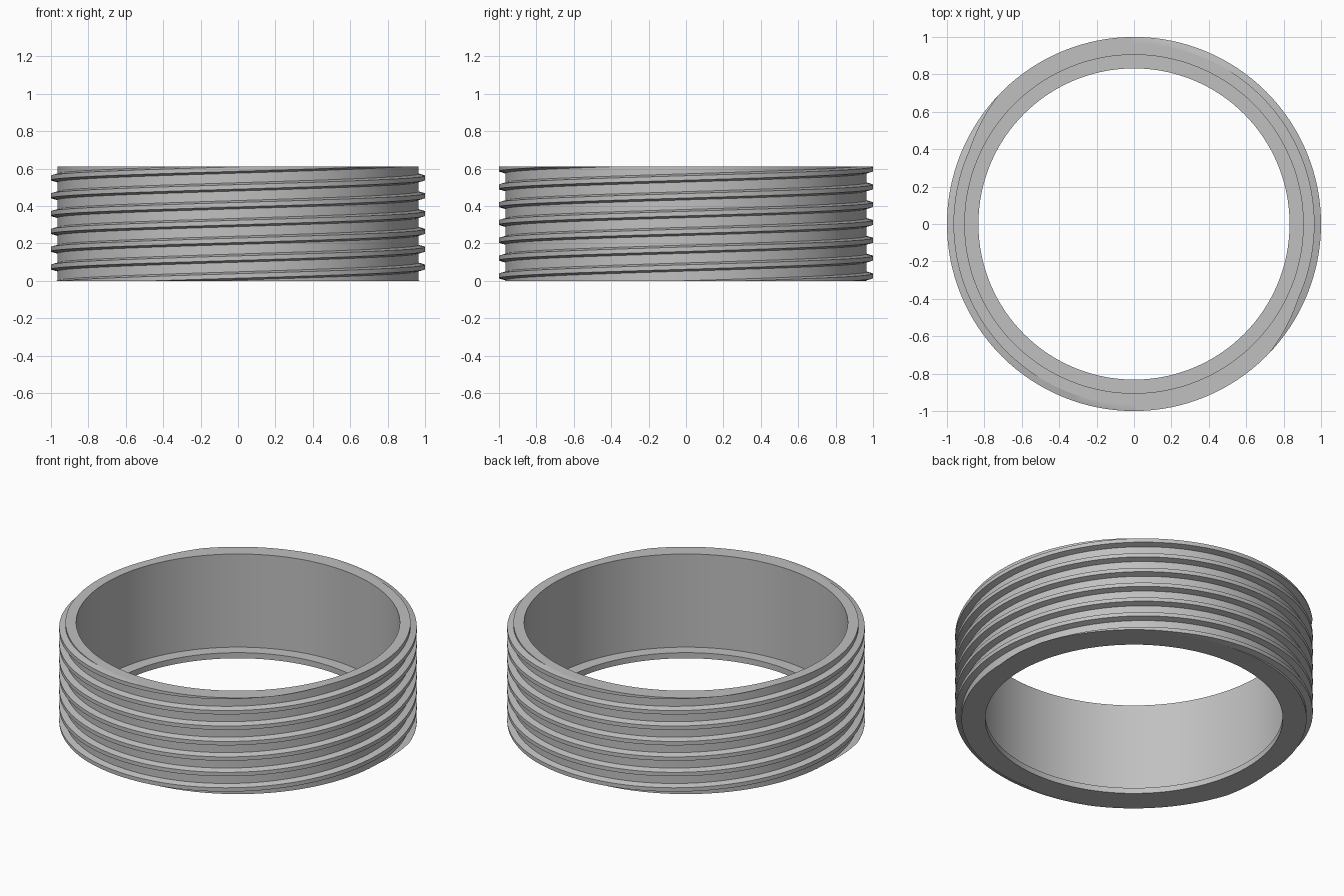
import bpy, bmesh, math

cube = bpy.data.objects.get("Cube")
if cube:
    bpy.data.objects.remove(cube, do_unlink=True)

HEIGHT = 0.61
SEGMENTS = 128
LEAD = 0.1905          # rise per turn of each of the two threads
CREST, ROOT = 1.0, 0.965

grey = bpy.data.materials.new("grey")
grey.use_nodes = True
grey.diffuse_color = (0.53, 0.53, 0.53, 1)
grey.node_tree.nodes["Principled BSDF"].inputs["Base Color"].default_value = (0.53, 0.53, 0.53, 1)


def finish(bm, name):
    bmesh.ops.recalc_face_normals(bm, faces=bm.faces)
    mesh = bpy.data.meshes.new(name)
    bm.to_mesh(mesh)
    bm.free()
    mesh.materials.append(grey)
    obj = bpy.data.objects.new(name, mesh)
    bpy.context.collection.objects.link(obj)
    bpy.ops.object.select_all(action='DESELECT')
    obj.select_set(True)
    bpy.context.view_layer.objects.active = obj
    bpy.ops.object.shade_smooth_by_angle(angle=math.radians(20))
    return obj


def ring_of_verts(bm, profile, angle, lift=0.0):
    return [bm.verts.new((r * math.cos(angle), r * math.sin(angle), z + lift))
            for r, z in profile]


def bridge(bm, a, b):
    n = len(a)
    for i in range(n):
        j = (i + 1) % n
        bm.faces.new((a[i], a[j], b[j], b[i]))


# Ring wall with a thin inward lip at the bottom
profile = [(0.832, 0), (ROOT, 0), (ROOT, HEIGHT), (0.905, HEIGHT),
           (0.905, 0.035), (0.832, 0.035)]
bm = bmesh.new()
rings = [ring_of_verts(bm, profile, math.tau * i / SEGMENTS) for i in range(SEGMENTS)]
for i in range(SEGMENTS):
    bridge(bm, rings[i - 1], rings[i])
finish(bm, "ring_wall")

# Two-start outer thread, trimmed flush with both ends of the ring
ridge = [(ROOT - 0.003, -0.023), (CREST, -0.012), (CREST, 0.012), (ROOT - 0.003, 0.023)]
for name, phase in (("thread_a", 0), ("thread_b", SEGMENTS // 2)):
    bm = bmesh.new()
    sections = []
    for i in range(-SEGMENTS, 4 * SEGMENTS):
        turn = i / SEGMENTS
        angle = math.tau * (i + phase) / SEGMENTS
        sections.append(ring_of_verts(bm, ridge, angle, 0.0735 + LEAD * turn))
    for a, b in zip(sections, sections[1:]):
        bridge(bm, a, b)
    for z, direction in ((0, -1), (HEIGHT, 1)):
        bmesh.ops.bisect_plane(bm, geom=bm.verts[:] + bm.edges[:] + bm.faces[:],
                               plane_co=(0, 0, z), plane_no=(0, 0, direction),
                               clear_outer=True)
        rim = [e for e in bm.edges if e.is_boundary
               and all(abs(v.co.z - z) < 1e-5 for v in e.verts)]
        bmesh.ops.triangle_fill(bm, edges=rim, use_beauty=True)
    finish(bm, name)
